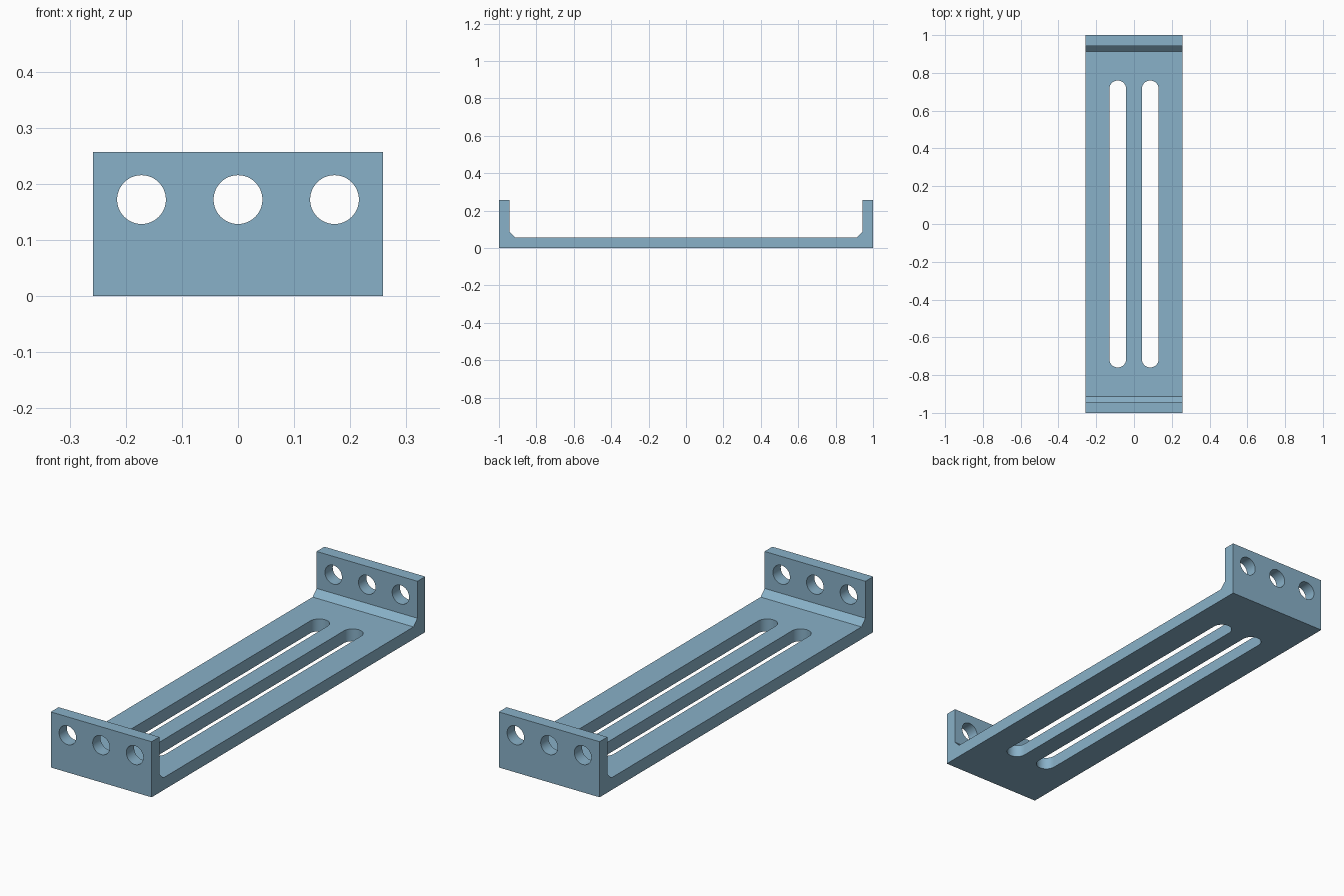
import bpy, bmesh, math
from mathutils import Vector

if "Cube" in bpy.data.objects:
    bpy.data.objects.remove(bpy.data.objects["Cube"])

HALF_W, HEIGHT, THICK, CHAMFER = 0.258, 0.257, 0.057, 0.029

steel = bpy.data.materials.new("blue grey")
steel.diffuse_color = (0.25, 0.44, 0.58, 1)
steel.use_nodes = True
steel.node_tree.nodes["Principled BSDF"].inputs["Base Color"].default_value = steel.diffuse_color


def prism(name, outline, direction):
    """Extrude a closed outline along a direction into a solid."""
    bm = bmesh.new()
    face = bm.faces.new([bm.verts.new(p) for p in outline])
    new = bmesh.ops.extrude_face_region(bm, geom=[face])["geom"]
    verts = [v for v in new if isinstance(v, bmesh.types.BMVert)]
    bmesh.ops.translate(bm, verts=verts, vec=Vector(direction))
    bmesh.ops.recalc_face_normals(bm, faces=bm.faces[:])
    mesh = bpy.data.meshes.new(name)
    bm.to_mesh(mesh)
    bm.free()
    mesh.materials.append(steel)
    obj = bpy.data.objects.new(name, mesh)
    bpy.context.collection.objects.link(obj)
    return obj


def cut(target, cutter):
    cutter.hide_render = True
    cutter.hide_set(True)
    mod = target.modifiers.new(cutter.name, 'BOOLEAN')
    mod.operation = 'DIFFERENCE'
    mod.solver = 'EXACT'
    mod.object = cutter


# U-shaped bracket: base plate, two end flanges, chamfered inner corners
half = [(1, 0), (1, HEIGHT), (1 - THICK, HEIGHT),
        (1 - THICK, THICK + CHAMFER), (1 - THICK - CHAMFER, THICK)]
section = half + [(-y, z) for y, z in reversed(half)]
bracket = prism("bracket", [(-HALF_W, y, z) for y, z in section], (2 * HALF_W, 0, 0))

# Bolt holes running through both flanges
for i, x in enumerate((-0.172, 0, 0.172)):
    ring = [(x + 0.0435 * math.cos(a), -1.1, 0.172 + 0.0435 * math.sin(a))
            for a in (math.tau * k / 48 for k in range(48))]
    cut(bracket, prism(f"bolt_hole_cutter_{i + 1}", ring, (0, 2.2, 0)))

# Long round-ended slots through the base plate
R, END = 0.0445, 0.715
for side, x in (("left", -0.086), ("right", 0.086)):
    arc = [(R * math.cos(a), END + R * math.sin(a))
           for a in (math.pi * k / 24 for k in range(25))]
    slot = [(x + u, v, -0.1) for u, v in arc] + [(x - u, -v, -0.1) for u, v in arc]
    cut(bracket, prism(f"{side}_slot_cutter", slot, (0, 0, 0.3)))

# Bake the cuts and smooth the round walls
bpy.context.view_layer.objects.active = bracket
bracket.select_set(True)
for mod in list(bracket.modifiers):
    bpy.ops.object.modifier_apply(modifier=mod.name)
for obj in list(bpy.data.objects):
    if "cutter" in obj.name:
        bpy.data.objects.remove(obj)
bpy.ops.object.shade_smooth_by_angle(angle=math.radians(30))
